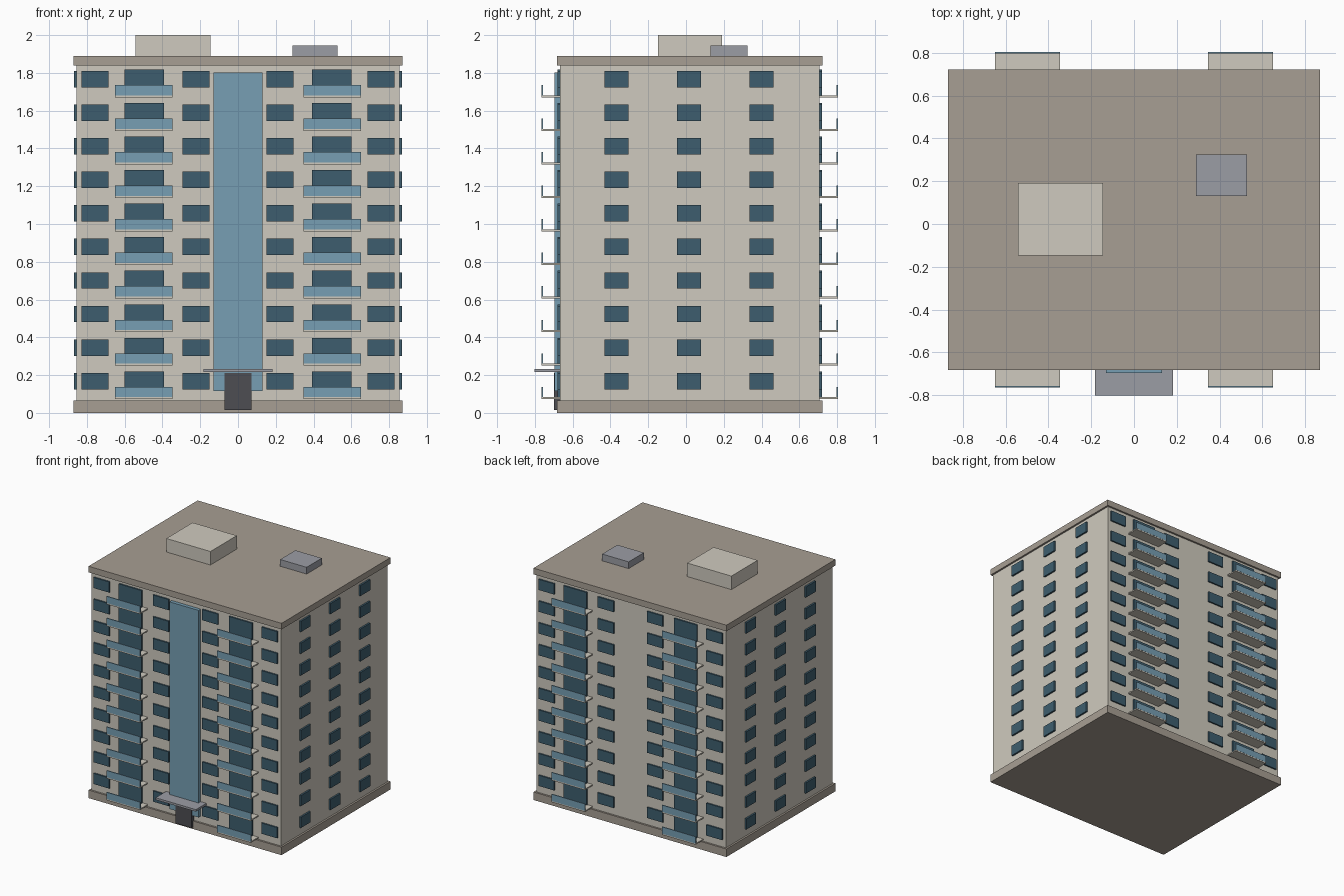
import bpy, bmesh
from mathutils import Matrix, Vector

if "Cube" in bpy.data.objects:
    bpy.data.objects.remove(bpy.data.objects["Cube"])


def mat(name, r, g, b):
    m = bpy.data.materials.new(name)
    m.diffuse_color = (*[(c / 255) ** 2.2 for c in (r, g, b)], 1)
    m.use_nodes = True
    m.node_tree.nodes["Principled BSDF"].inputs["Base Color"].default_value = m.diffuse_color
    return m


WALL = mat("wall_plaster", 206, 201, 189)
TRIM = mat("trim_stone", 166, 157, 146)
DARK = mat("window_glass", 64, 94, 110)
GLASS = mat("light_glass", 118, 157, 178)
DOOR = mat("door_metal", 78, 78, 83)
METAL = mat("grey_metal", 154, 156, 163)


def boxes(name, material, items):
    """One object made of boxes given as (x0, x1, y0, y1, z0, z1)."""
    bm = bmesh.new()
    for x0, x1, y0, y1, z0, z1 in items:
        centre = Vector(((x0 + x1) / 2, (y0 + y1) / 2, (z0 + z1) / 2))
        size = Matrix.Diagonal((x1 - x0, y1 - y0, z1 - z0, 1))
        bmesh.ops.create_cube(bm, size=1, matrix=Matrix.Translation(centre) @ size)
    me = bpy.data.meshes.new(name)
    bm.to_mesh(me)
    bm.free()
    me.materials.append(material)
    ob = bpy.data.objects.new(name, me)
    bpy.context.collection.objects.link(ob)


HX, CY, HY = 0.855, 0.02, 0.687          # body half width, centre y, half depth
Z0, Z1, FLOORS = 0.065, 1.84, 10
STEP = (Z1 - Z0) / FLOORS
levels = [Z0 + i * STEP for i in range(FLOORS)]

# Main masses
boxes("plinth", TRIM, [(-0.87, 0.87, CY - 0.702, CY + 0.702, 0, Z0)])
boxes("body", WALL, [(-HX, HX, CY - HY, CY + HY, Z0, Z1)])
boxes("roof_slab", TRIM, [(-0.87, 0.87, CY - 0.702, CY + 0.702, Z1, 1.89)])
boxes("roof_stair_house", WALL, [(-0.543, -0.145, -0.148, 0.191, 1.89, 2.0)])
boxes("roof_vent_unit", METAL, [(0.289, 0.528, 0.13, 0.326, 1.89, 1.945)])


def facade(x, half, d0, d1, z0, z1):
    """Boxes repeated on every floor, both long walls, and mirrored in x."""
    out = []
    for z in levels:
        for side in (-1, 1):
            ya, yb = sorted((CY + side * (HY + d0), CY + side * (HY + d1)))
            for cx in (-x, x):
                out.append((cx - half, cx + half, ya, yb, z + z0, z + z1))
    return out


# Windows and balconies on the front and back
boxes("facade_windows", DARK, facade(0.757, 0.071, -0.01, 0.012, 0.06, 0.147)
      + facade(0.222, 0.071, -0.01, 0.012, 0.06, 0.147))
boxes("balcony_doors", DARK, facade(0.497, 0.104, -0.01, 0.012, 0.018, 0.155))
boxes("balcony_slabs", WALL, facade(0.499, 0.152, -0.01, 0.097, 0.008, 0.018))
boxes("balcony_railings", GLASS, facade(0.499, 0.152, 0.09, 0.098, 0.018, 0.073))

# Windows on the two short sides
boxes("side_windows", DARK,
      [(*sorted((s * (HX - 0.01), s * 0.869)), y - 0.063, y + 0.063, z + 0.06, z + 0.147)
       for z in levels for s in (-1, 1) for y in (-0.368, 0.016, 0.4)])

# Entrance and stairwell glazing
boxes("stairwell_glazing", GLASS, [(-0.131, 0.131, -0.696, -0.65, 0.115, 1.803)])
boxes("entrance_door", DOOR, [(-0.072, 0.072, -0.7, -0.65, 0.015, 0.21)])
boxes("entrance_canopy", METAL, [(-0.182, 0.182, -0.802, -0.66, 0.216, 0.233)])
